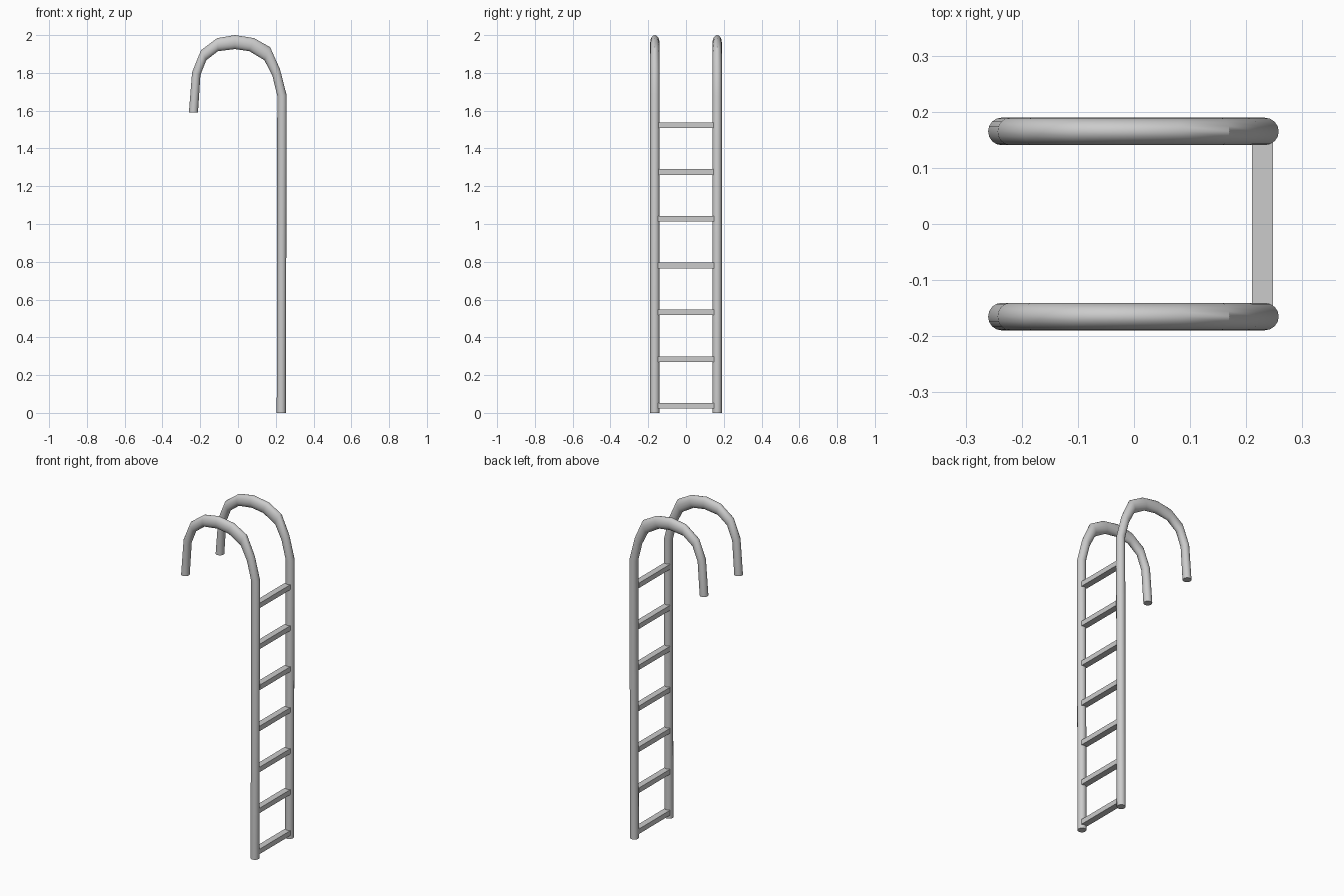
import bpy, bmesh, math

if "Cube" in bpy.data.objects:
    bpy.data.objects.remove(bpy.data.objects["Cube"])

SIDES = 16
RAIL_Y, RAIL_R = 0.165, 0.0245

# Outer and inner edge of the hooked rail in the xz plane: (xo, zo, xi, zi)
PROFILE = [
    (0.253, 0.0, 0.205, 0.0),
    (0.258, 1.68, 0.208, 1.68),
    (0.222, 1.82, 0.182, 1.785),
    (0.17, 1.936, 0.14, 1.867),
    (0.085, 1.984, 0.06, 1.915),
    (-0.016, 2.0, -0.016, 1.926),
    (-0.11, 1.984, -0.106, 1.915),
    (-0.196, 1.92, -0.168, 1.867),
    (-0.243, 1.804, -0.199, 1.788),
    (-0.26, 1.59, -0.212, 1.59),
]


def finish(bm, name):
    bmesh.ops.recalc_face_normals(bm, faces=bm.faces[:])
    mesh = bpy.data.meshes.new(name)
    bm.to_mesh(mesh)
    bm.free()
    ob = bpy.data.objects.new(name, mesh)
    bpy.context.collection.objects.link(ob)
    return ob


def rail(name, y):
    bm = bmesh.new()
    rings = []
    for xo, zo, xi, zi in PROFILE:
        ring = []
        for k in range(SIDES):
            a = 2 * math.pi * k / SIDES
            t = (1 + math.cos(a)) / 2
            ring.append(bm.verts.new((xi + (xo - xi) * t,
                                      y + RAIL_R * math.sin(a),
                                      zi + (zo - zi) * t)))
        rings.append(ring)
    for a, b in zip(rings, rings[1:]):
        for k in range(SIDES):
            n = (k + 1) % SIDES
            bm.faces.new((a[k], a[n], b[n], b[k]))
    bm.faces.new(rings[0])
    bm.faces.new(rings[-1])
    ob = finish(bm, name)
    bpy.ops.object.select_all(action='DESELECT')
    ob.select_set(True)
    bpy.context.view_layer.objects.active = ob
    bpy.ops.object.shade_smooth_by_angle(angle=math.radians(35))


def rung(name, z):
    bm = bmesh.new()
    bmesh.ops.create_cube(bm, size=1)
    bmesh.ops.scale(bm, vec=(0.038, 0.296, 0.03), verts=bm.verts[:])
    bmesh.ops.translate(bm, vec=(0.229, 0, z), verts=bm.verts[:])
    finish(bm, name)


# Two hooked side rails
rail("rail_near", -RAIL_Y)
rail("rail_far", RAIL_Y)

# Seven evenly spaced flat rungs
for i in range(7):
    rung(f"rung_{i + 1}", 0.037 + i * 0.2477)
